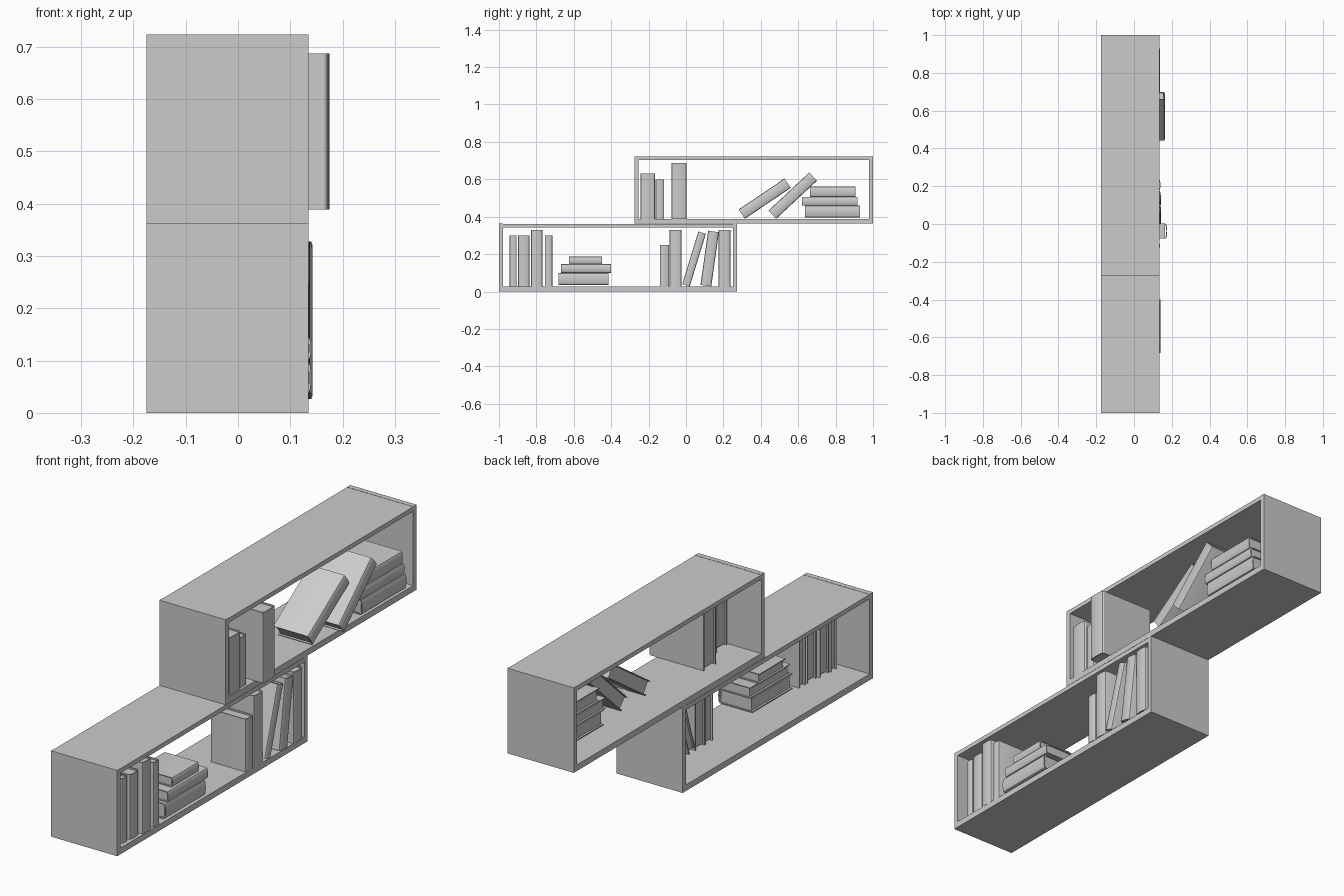
import bpy, bmesh, math
from mathutils import Matrix, Vector

if "Cube" in bpy.data.objects:
    bpy.data.objects.remove(bpy.data.objects["Cube"])


def make_object(name, bm):
    bmesh.ops.recalc_face_normals(bm, faces=bm.faces)
    mesh = bpy.data.meshes.new(name)
    bm.to_mesh(mesh)
    bm.free()
    obj = bpy.data.objects.new(name, mesh)
    bpy.context.collection.objects.link(obj)
    return obj


def add_box(bm, x0, x1, y0, y1, z0, z1):
    size = Matrix.Diagonal((x1 - x0, y1 - y0, z1 - z0, 1))
    mid = Matrix.Translation(((x0 + x1) / 2, (y0 + y1) / 2, (z0 + z1) / 2))
    bmesh.ops.create_cube(bm, size=1, matrix=mid @ size)


def shelf_board(name, *bounds):
    bm = bmesh.new()
    add_box(bm, *bounds)
    make_object(name, bm)


def open_case(name, y0, y1, z0, z1, t=0.022):
    """Rectangular case, open at both long sides."""
    x0, x1 = -0.175, 0.135
    shelf_board(name + "_left_end", x0, x1, y0, y0 + t, z0, z1)
    shelf_board(name + "_right_end", x0, x1, y1 - t, y1, z0, z1)
    shelf_board(name + "_bottom", x0, x1, y0 + t, y1 - t, z0, z0 + t + 0.004)
    shelf_board(name + "_top", x0, x1, y0 + t, y1 - t, z1 - t + 0.002, z1 - 0.001)


def cover_loop(d, t, inset, bulge):
    """Open C outline (x, y) around the spine; x = 0 is the spine front."""
    half = t / 2 - inset
    pts = [(-d, -half)]
    for i in range(7):
        a = -math.pi / 2 + math.pi * i / 6
        pts.append((-inset - bulge + bulge * math.cos(a), half * math.sin(a)
                    if abs(math.sin(a)) > 0.99 else half * math.copysign(abs(math.sin(a)) ** 0.6, math.sin(a))))
    pts.append((-d, half))
    return pts


def book(name, depth, thick, height, matrix):
    """Book standing on z = 0, spine at x = 0 facing +x, y from -thick to 0."""
    bm = bmesh.new()
    c = 0.004
    bulge = min(0.01, thick * 0.2)
    outer = cover_loop(depth, thick, 0, bulge)
    inner = cover_loop(depth, thick, c, bulge)
    rings = [[bm.verts.new((x, y - thick / 2, z)) for x, y in loop]
             for loop, z in ((outer, 0), (outer, height), (inner, height), (inner, 0))]
    n = len(outer)
    for k in range(4):
        a, b = rings[k], rings[(k + 1) % 4]
        for i in range(n - 1):
            bm.faces.new((a[i], a[i + 1], b[i + 1], b[i]))
    for i in (0, n - 1):
        bm.faces.new([r[i] for r in rings])
    # page block set back from the cover edges
    add_box(bm, -depth + 0.008, -c - bulge * 0.6, -thick + c, -c, 0.006, height - 0.006)
    bm.transform(matrix)
    make_object(name, bm)


def standing(name, y0, y1, z0, z1, front=0.138, depth=0.165):
    book(name, depth, y1 - y0, z1 - z0, Matrix.Translation((front, y1, z0)))


def leaning(name, y, z, tilt, thick, height, front, depth):
    m = Matrix.Translation((front, y, z)) @ Matrix.Rotation(-math.radians(tilt), 4, 'X')
    book(name, depth, thick, height, m)


def lying(name, y0, y1, z0, z1, front=0.138, depth=0.165):
    m = Matrix.Translation((front, y1, z0)) @ Matrix.Rotation(math.pi / 2, 4, 'X')
    # rotated book runs towards -y, thickness drops below z0
    book(name, depth, z1 - z0, y1 - y0, m @ Matrix.Translation((0, z1 - z0, 0)))


# Two overlapping cases
open_case("lower_case", -1.0, 0.272, 0.0, 0.363)
open_case("upper_case", -0.275, 1.0, 0.363, 0.723)

# Lower case, upright books
LZ = 0.027
for i, (y0, y1, top, front) in enumerate([
        (-0.943, -0.905, 0.30, 0.12), (-0.897, -0.837, 0.30, 0.125),
        (-0.828, -0.768, 0.328, 0.135), (-0.755, -0.715, 0.30, 0.135),
        (-0.14, -0.09, 0.25, 0.137), (-0.087, -0.023, 0.328, 0.138),
        (0.175, 0.238, 0.328, 0.14)]):
    standing(f"lower_upright_book_{i}", y0, y1, LZ, top, front)
leaning("lower_leaning_book_0", 0.02, LZ, 17, 0.042, 0.295, 0.142, 0.17)
leaning("lower_leaning_book_1", 0.135, LZ, 8, 0.058, 0.293, 0.142, 0.17)

# Lower case, lying stack
for i, (y0, y1, z0, z1) in enumerate([
        (-0.682, -0.415, 0.035, 0.10), (-0.667, -0.40, 0.10, 0.146),
        (-0.625, -0.45, 0.146, 0.187)]):
    lying(f"lower_stack_book_{i}", y0, y1, z0, z1, 0.14 - 0.008 * (i == 2), 0.16)

# Upper case, upright books
UZ = 0.389
standing("upper_upright_book_0", -0.243, -0.165, UZ, 0.632, 0.133, 0.155)
standing("upper_upright_book_1", -0.163, -0.117, UZ, 0.60, 0.125, 0.155)
standing("upper_tall_book", -0.078, 0.003, UZ, 0.687, 0.175, 0.26)

# Upper case, leaning books
leaning("upper_leaning_book_0", 0.315, UZ, 56, 0.06, 0.296, 0.133, 0.165)
leaning("upper_leaning_book_1", 0.482, UZ, 47, 0.06, 0.298, 0.165, 0.2)

# Upper case, lying stack
for i, (y0, y1, z0, z1) in enumerate([
        (0.635, 0.93, UZ + 0.006, 0.459), (0.62, 0.917, 0.459, 0.506),
        (0.662, 0.905, 0.506, 0.562)]):
    lying(f"upper_stack_book_{i}", y0, y1, z0, z1, 0.137, 0.195)

# Smooth the rounded spines, keep hard edges
for obj in bpy.context.collection.objects:
    obj.select_set(True)
    bpy.context.view_layer.objects.active = obj
bpy.ops.object.shade_smooth_by_angle(angle=math.radians(30))
